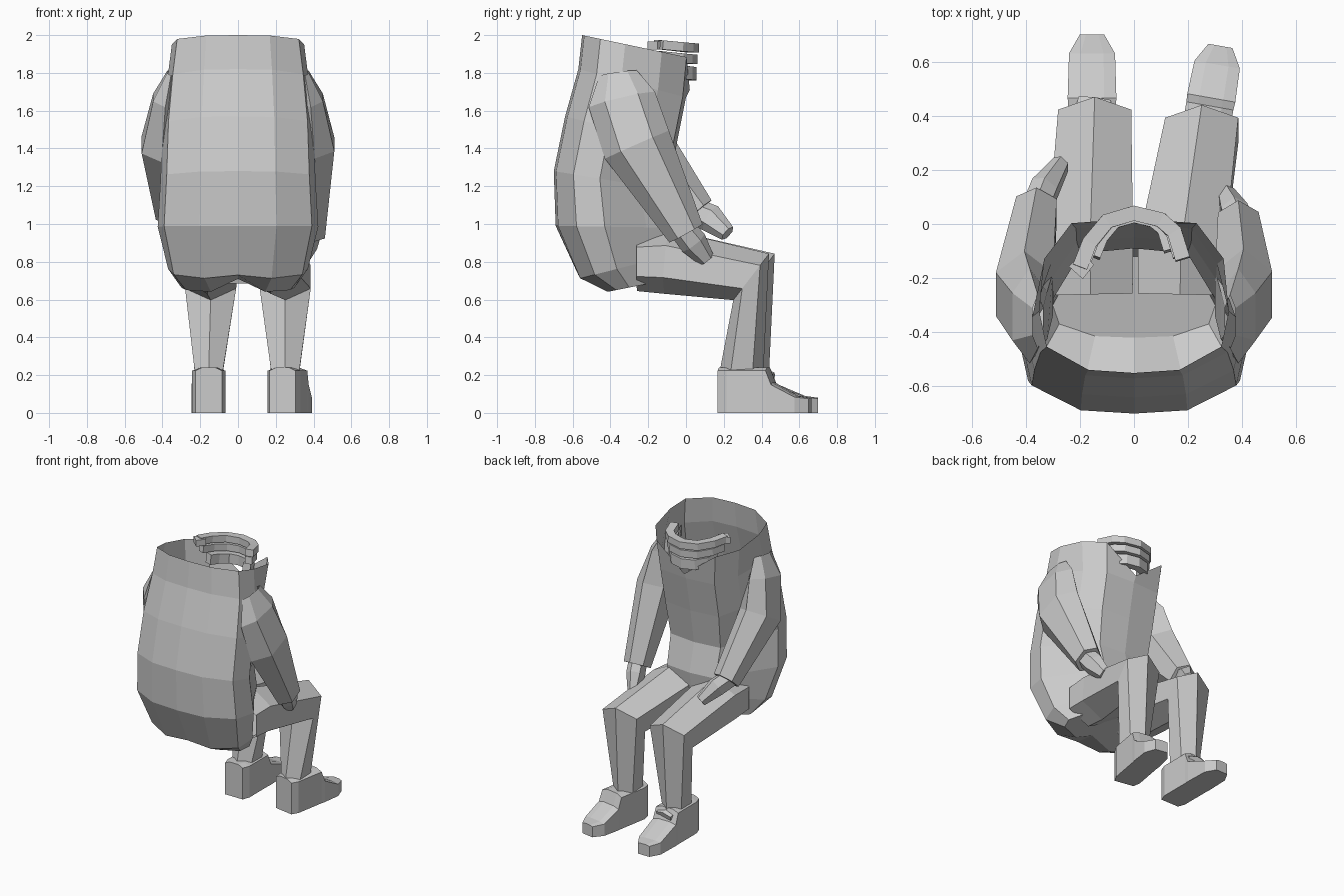
import bpy, bmesh, math
from mathutils import Vector, Matrix

if "Cube" in bpy.data.objects:
    bpy.data.objects.remove(bpy.data.objects["Cube"])


def loft(name, rings, cap_start=True, cap_end=True):
    bm = bmesh.new()
    vs = [[bm.verts.new(p) for p in r] for r in rings]
    n = len(vs[0])
    for a, b in zip(vs, vs[1:]):
        for i in range(n):
            j = (i + 1) % n
            bm.faces.new((a[i], a[j], b[j], b[i]))
    if cap_start:
        bm.faces.new(vs[0][::-1])
    if cap_end:
        bm.faces.new(vs[-1])
    bmesh.ops.recalc_face_normals(bm, faces=bm.faces)
    me = bpy.data.meshes.new(name)
    bm.to_mesh(me)
    bm.free()
    ob = bpy.data.objects.new(name, me)
    bpy.context.collection.objects.link(ob)
    return ob


def tube(name, stations, n=6, ref=(1, 0, 0), turn=0.0, cap_start=True):
    """Mitred tube through (centre, half width along ref, half depth[, direction])."""
    pts = [Vector(s[0]) for s in stations]
    rings = []
    for i, (_, a, b, *fixed) in enumerate(stations):
        t = Vector(fixed[0]) if fixed else Vector()
        if not fixed and i > 0:
            t += (pts[i] - pts[i - 1]).normalized()
        if not fixed and i < len(pts) - 1:
            t += (pts[i + 1] - pts[i]).normalized()
        t.normalize()
        u = Vector(ref)
        u = (u - t * u.dot(t)).normalized()
        v = u.cross(t)
        k = [turn + math.pi / 2 + 2 * math.pi * j / n for j in range(n)]
        m = max(abs(math.cos(x)) for x in k)
        q = max(abs(math.sin(x)) for x in k)
        rings.append([pts[i] + u * a * math.cos(x) / m + v * b * math.sin(x) / q for x in k])
    return loft(name, rings, cap_start)


# coat: open hollow shell, rings of (half width, back y, back z, front y, front z,
# front narrowing, collar dip, crease lift)
half = [(0.48, 0.02), (0.92, 0.17), (1, 0.40), (0.86, 0.74), (0.60, 0.97)]
outline = [(0, 0)] + half + [(0, 1)] + [(-u, v) for u, v in half[::-1]]


def coat_ring(w, yb, zb, yf, zf, narrow=1.0, dip=0.0, lift=0.0):
    ring = []
    for i, (u, v) in enumerate(outline):
        x = u * w * (narrow if v > 0.5 else 1)
        z = zb + (zf - zb) * v - (dip if i == 6 else 0) + (lift if i in (0, 6) else 0)
        ring.append((x, yb + (yf - yb) * v, z))
    return ring


coat = [
    coat_ring(0.35, -0.55, 2.00, 0.02, 1.88, 1.10, dip=0.17),
    coat_ring(0.375, -0.57, 1.82, 0.00, 1.67, 0.95),
    coat_ring(0.40, -0.64, 1.57, -0.05, 1.42, 0.88),
    coat_ring(0.41, -0.70, 1.28, -0.09, 1.18, 0.80),
    coat_ring(0.425, -0.69, 0.99, -0.04, 0.98, 0.75),
    coat_ring(0.37, -0.57, 0.71, -0.06, 0.84, 0.80, lift=0.02),
    coat_ring(0.30, -0.42, 0.64, -0.12, 0.70, 0.95, lift=0.07),
]
loft("coat", coat, cap_start=False)

# legs and boots: hip x, knee x, ankle x, y shift, boot x, heel y, toe turn
for side, hx, kx, ax, dy, bx, hy, turn in (
        ("left", -0.16, -0.145, -0.155, 0.0, -0.155, 0.175, 0),
        ("right", 0.17, 0.25, 0.25, -0.03, 0.235, 0.18, -10)):
    tube(side + "_leg", [((hx, -0.26, 0.80), 0.155, 0.155),
                         ((hx * 1.02, -0.10, 0.80), 0.16, 0.17),
                         ((kx, 0.375 + dy, 0.72), 0.135, 0.155, (0, 0.78, -0.6)),
                         ((ax, 0.325 + dy, 0.22), 0.075, 0.115)], cap_start=False)
    end = 0.525 if side == "left" else 0.485
    sections = [(0.0, 0.07, 0.24), (0.05, 0.088, 0.24), (0.26, 0.088, 0.24),
                (0.29, 0.09, 0.16), (end - 0.07, 0.085, 0.09), (end, 0.045, 0.08)]
    rings = [[(-w, y, 0), (w, y, 0), (w, y, h * 0.93), (w * 0.5, y, h),
              (-w * 0.5, y, h), (-w, y, h * 0.93)] for y, w, h in sections]
    boot = loft(side + "_boot", rings)
    boot.data.transform(Matrix.Translation((bx, hy, 0))
                        @ Matrix.Rotation(math.radians(turn), 4, "Z"))
    # boot tongue, a raised block over the instep
    tube(side + "_boot_tongue", [((ax, 0.38 + dy, 0.21), 0.07, 0.035),
                                 ((ax + 0.01, 0.46 + dy, 0.185), 0.06, 0.03)])

# arms: the hands rest on the thighs at different heights
arms = {"right": (1, (0.385, 0.00, 0.95), (0.37, 0.04, 0.90), (0.34, 0.11, 0.81)),
        "left": (-1, (-0.36, 0.06, 1.06), (-0.33, 0.13, 1.03), (-0.27, 0.22, 0.95))}
for side, (s, wrist, palm, tip) in arms.items():
    tube(side + "_sleeve", [((s * 0.355, -0.36, 1.80), 0.02, 0.10),
                            ((s * 0.385, -0.34, 1.66), 0.065, 0.18),
                            ((s * 0.405, -0.26, 1.42), 0.105, 0.185),
                            (wrist, 0.075, 0.10)], cap_start=False)
    back = Vector(wrist).lerp(Vector(palm), -0.4)
    tube(side + "_hand", [(back, 0.05, 0.07), (palm, 0.05, 0.075), (tip, 0.03, 0.045)])

# stacked curved bands inside the collar
for name, z, k, h, w in (("upper_band", 1.935, 1.0, 0.024, 0.028),
                         ("middle_band", 1.875, 0.93, 0.025, 0.024),
                         ("lower_band", 1.80, 0.75, 0.035, 0.026)):
    path = [(-0.20, -0.16), (-0.165, -0.07), (-0.10, 0.01), (0, 0.04),
            (0.10, 0.015), (0.15, -0.03), (0.18, -0.13)]
    tube(name, [((x * k, 0.03 * k + (y - 0.03) * k, z - 0.1 * y), h, w) for x, y in path],
         4, ref=(0, 0, 1), turn=math.pi / 4)
# small block closing one end of the upper band
tube("band_end", [((-0.215, -0.18, 1.945), 0.022, 0.035), ((-0.17, -0.13, 1.945), 0.022, 0.03)],
     4, ref=(0, 0, 1), turn=math.pi / 4)
